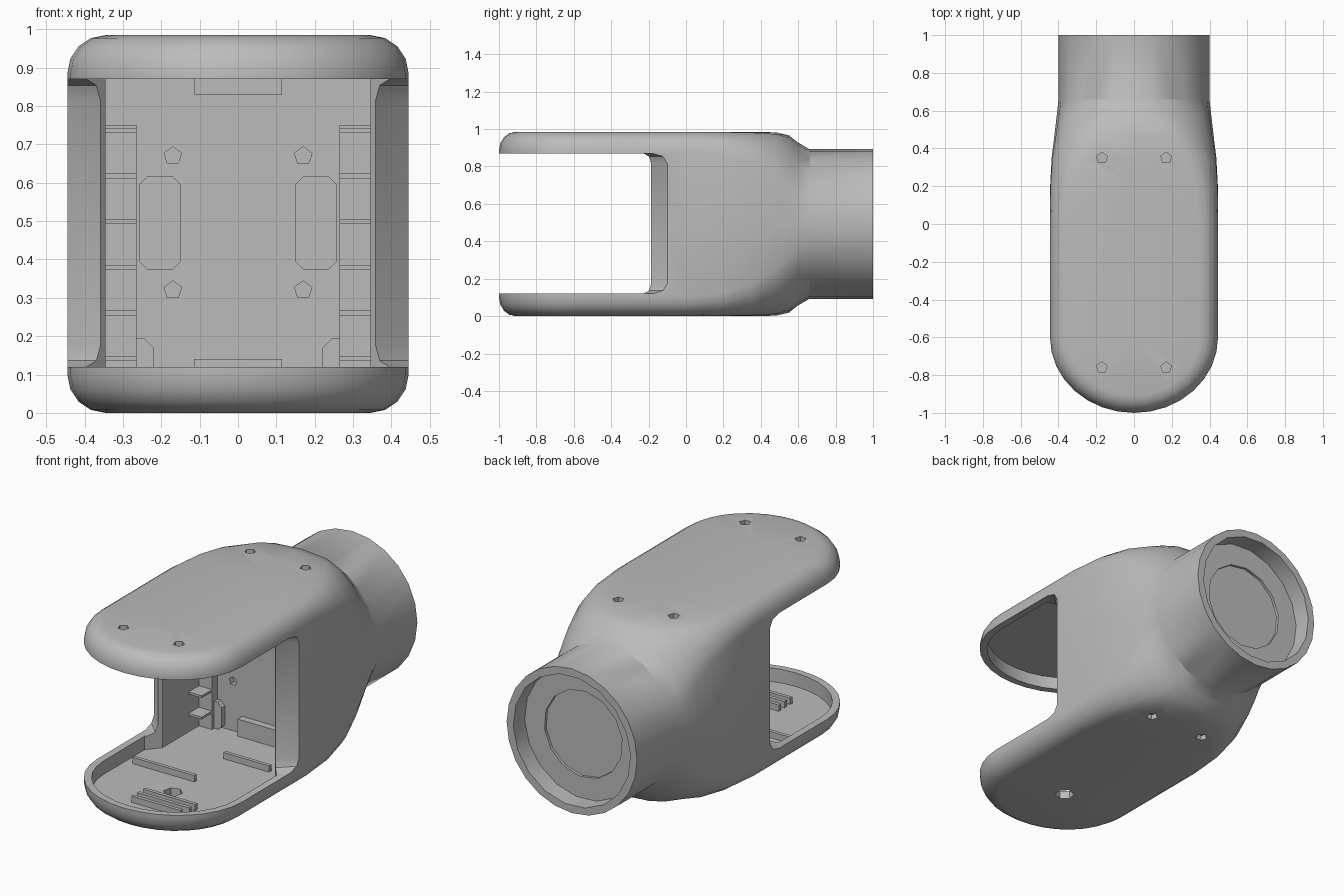
import bpy, bmesh
from math import sin, cos, pi, radians
from mathutils import Vector

cube = bpy.data.objects.get("Cube")
if cube:
    bpy.data.objects.remove(cube)

grey = bpy.data.materials.new("plain grey")
grey.use_nodes = True
grey.diffuse_color = (0.5, 0.5, 0.5, 1)
grey.node_tree.nodes["Principled BSDF"].inputs["Base Color"].default_value = (0.5, 0.5, 0.5, 1)

MID = 0.4925       # height of the body axis
WIDE = 0.445       # half width of the body
NOSE = -0.6        # where the rounded front begins
FLOOR, CEILING, BACK = 0.045, 0.94, 0.2


def make(name, bm):
    bmesh.ops.recalc_face_normals(bm, faces=bm.faces)
    mesh = bpy.data.meshes.new(name)
    bm.to_mesh(mesh)
    bm.free()
    mesh.materials.append(grey)
    ob = bpy.data.objects.new(name, mesh)
    bpy.context.collection.objects.link(ob)
    return ob


def prism(name, pts, axis, a, b, bevel_rule=None):
    """Extrude a 2D outline along axis y or z, from a to b."""
    place = (lambda p, t: (p[0], t, p[1])) if axis == 'y' else (lambda p, t: (p[0], p[1], t))
    bm = bmesh.new()
    lo, hi = [[bm.verts.new(place(p, t)) for p in pts] for t in (a, b)]
    bm.faces.new(lo)
    bm.faces.new(hi)
    for i in range(len(pts)):
        j = (i + 1) % len(pts)
        bm.faces.new((lo[i], lo[j], hi[j], hi[i]))
    bmesh.ops.recalc_face_normals(bm, faces=bm.faces)
    if bevel_rule:
        edges = [e for e in bm.edges if bevel_rule(*[v.co for v in e.verts])]
        bmesh.ops.bevel(bm, geom=edges, offset=0.055, segments=2, affect='EDGES', profile=0.5)
    return make(name, bm)


def rect(x0, x1, y0, y1, cut=0):
    if not cut:
        return [(x0, y0), (x1, y0), (x1, y1), (x0, y1)]
    return [(x0 + cut, y0), (x1 - cut, y0), (x1, y0 + cut), (x1, y1 - cut),
            (x1 - cut, y1), (x0 + cut, y1), (x0, y1 - cut), (x0, y0 + cut)]


def disc(x, y, r, n):
    return [(x + r * cos(2 * pi * i / n + 0.3), y + r * sin(2 * pi * i / n + 0.3)) for i in range(n)]


def half_section(w, h, round_mix, r=0.1):
    """Half outline from top to bottom, blended from rounded box to ellipse."""
    box = [(0, h)]
    for i in range(5):
        a = i * pi / 8
        box.append((w - r + r * sin(a), h - r + r * cos(a)))
    box.append((w, 0))
    quarter = []
    for i, p in enumerate(box):
        a = i * pi / 12
        quarter.append(Vector(p).lerp(Vector((w * sin(a), h * cos(a))), round_mix))
    return quarter + [Vector((p.x, -p.y)) for p in reversed(quarter[:-1])]


# Outer shell: lofted neck and body, with the front swept round a centre
stations = [(1, 0.4, 0.4, 1), (0.66, 0.4, 0.4, 1), (0.6, 0.406, 0.435, 0.88),
            (0.55, 0.412, 0.474, 0.75), (0.48, 0.42, 0.49, 0.55), (0.35, 0.436, MID, 0.25),
            (0.2, 0.444, MID, 0.08), (0, WIDE, MID, 0)]
columns = [[(p.x, y, MID + p.y) for p in half_section(w, h, m)] for y, w, h, m in stations]
for step in range(9):
    a = step * pi / 16
    columns.append([(p.x * cos(a), NOSE - p.x * sin(a) * 0.4 / WIDE, MID + p.y)
                    for p in half_section(WIDE, MID, 0)])
bm = bmesh.new()
for side in (1, -1):
    grid = [[bm.verts.new((x * side, y, z)) for x, y, z in col] for col in columns]
    for c, d in zip(grid, grid[1:]):
        for i in range(len(c) - 1):
            bm.faces.new((c[i], c[i + 1], d[i + 1], d[i]))
bmesh.ops.remove_doubles(bm, verts=bm.verts, dist=0.0005)
bmesh.ops.holes_fill(bm, edges=[e for e in bm.edges if e.is_boundary], sides=0)
body = make("housing", bm)

# Front opening, with slanted side walls and rounded corners
cutters = [prism("opening", [(-0.6, -1.2), (0.6, -1.2), (0.6, 0.055), (0.355, -0.19),
                             (-0.355, -0.19), (-0.6, 0.055)], 'z', 0.12, 0.87,
                 lambda p, q: p.y > -0.3 and q.y > -0.3 and abs(p.z - q.z) < 0.01)]

# Inner chamber, following the rounded front inside a thin rim
right = [(0.345, BACK), (0.345, -0.17), (0.405, -0.24)]
right += [(0.405 * cos(i * pi / 16), NOSE - 0.362 * sin(i * pi / 16)) for i in range(9)]
left = [(-x, y) for x, y in reversed(right[:-1])]
cutters.append(prism("chamber", right + left, 'z', FLOOR, CEILING))

# Recessed socket at the end of the neck
cutters.append(prism("neck_socket", disc(0, MID, 0.36, 18), 'y', 0.9, 1.1))
cutters.append(prism("socket_disc", disc(0, MID, 0.24, 14), 'y', 0.885, 1.0))

# Drain hole, screw holes and wall pockets
cutters.append(prism("drain_hole", disc(0, -0.57, 0.05, 6), 'z', -0.1, 0.1))
for x in (-0.17, 0.17):
    for y in (0.35, -0.76):
        cutters.append(prism("top_screw", disc(x, y, 0.03, 5), 'z', 0.957, 1.1))
    cutters.append(prism("bottom_screw", disc(x, 0.35, 0.03, 5), 'z', -0.1, 0.03))
    for z in (0.32, 0.67):
        cutters.append(prism("wall_screw", disc(x, z, 0.024, 5), 'y', 0.1, BACK + 0.03))
for s in (-1, 1):
    x0, x1 = sorted((s * 0.15, s * 0.257))
    cutters.append(prism("wall_pocket", rect(x0, x1, 0.375, 0.615, 0.02), 'y', 0.1, BACK + 0.012))

bpy.context.view_layer.objects.active = body
for cutter in cutters:
    cutter.hide_render = True
    mod = body.modifiers.new("cut", 'BOOLEAN')
    mod.operation = 'DIFFERENCE'
    mod.solver = 'EXACT'
    mod.object = cutter
    bpy.ops.object.modifier_apply(modifier=mod.name)
    bpy.data.objects.remove(cutter)

bpy.ops.object.select_all(action='DESELECT')
body.select_set(True)
bpy.ops.object.shade_smooth_by_angle(angle=radians(32))

# Side rails with shelves, and floor corner blocks
for s, word in ((1, "left"), (-1, "right")):
    x0, x1 = sorted((s * 0.265, s * 0.347))
    prism(word + "_rail", rect(x0, x1, FLOOR - 0.005, 0.75), 'y', 0.15, BACK + 0.005)
    for i in range(6):
        z = 0.135 + i * 0.119
        prism(word + "_shelf", rect(x0, x1, z, z + 0.013), 'y', 0.06, 0.155)
    x0, x1 = sorted((s * 0.22, s * 0.347))
    prism(word + "_corner_block", rect(x0, x1, FLOOR - 0.005, 0.195, 0.025), 'y', 0.17, BACK + 0.005)

# Centre catches on the back wall
prism("lower_catch", rect(-0.115, 0.115, FLOOR - 0.005, 0.14), 'y', 0.16, BACK + 0.005)
prism("upper_catch", rect(-0.115, 0.115, 0.83, CEILING + 0.005), 'y', 0.16, BACK + 0.005)

# Floor ribs
for x0, x1, y in ((-0.36, 0.02, -0.4), (-0.02, 0.26, -0.09),
                  (-0.1, 0.22, -0.68), (-0.1, 0.22, -0.73), (-0.1, 0.2, -0.78)):
    prism("floor_rib", rect(x0, x1, y - 0.01, y + 0.01), 'z', FLOOR - 0.005, 0.08)
